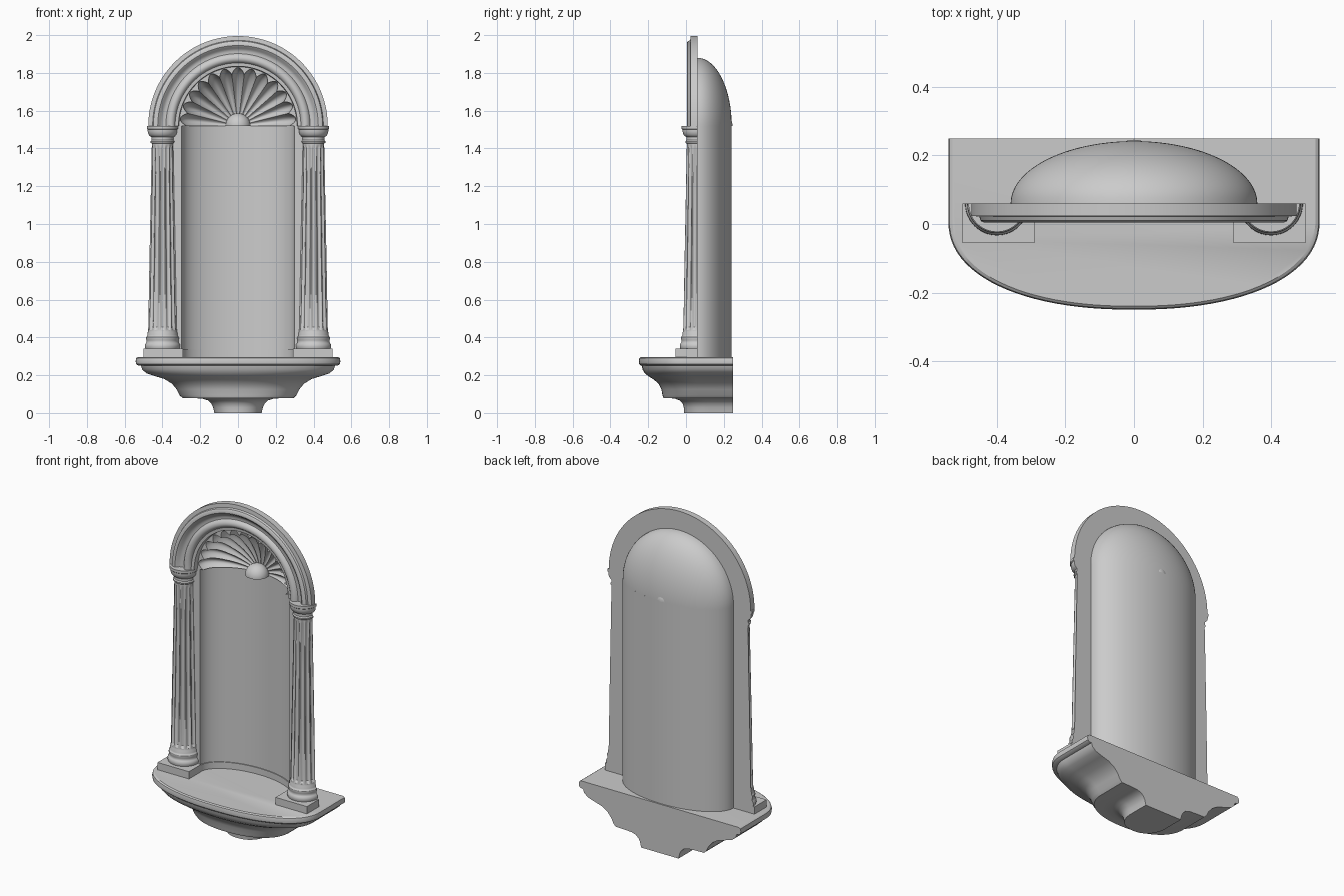
import bpy, bmesh
from math import sin, cos, pi, radians

if "Cube" in bpy.data.objects:
    bpy.data.objects.remove(bpy.data.objects["Cube"])

SPRING = 1.52      # height where the arch starts
BACK = 0.06        # plane of the frame's back


def loft(name, loops, closed=True, mirror=False, angle=32):
    """Skin a list of equal-length point loops; cap the ends if closed."""
    bm = bmesh.new()
    rows = [[bm.verts.new(p) for p in loop] for loop in loops]
    n = len(rows[0])
    for a, b in zip(rows, rows[1:]):
        for i in range(n if closed else n - 1):
            j = (i + 1) % n
            bm.faces.new((a[i], a[j], b[j], b[i]))
    if closed:
        bm.faces.new(rows[0])
        bm.faces.new(rows[-1])
    bmesh.ops.remove_doubles(bm, verts=bm.verts, dist=1e-5)
    bmesh.ops.recalc_face_normals(bm, faces=bm.faces)
    me = bpy.data.meshes.new(name)
    bm.to_mesh(me)
    bm.free()
    ob = bpy.data.objects.new(name, me)
    bpy.context.collection.objects.link(ob)
    bpy.ops.object.select_all(action='DESELECT')
    ob.select_set(True)
    bpy.context.view_layer.objects.active = ob
    bpy.ops.object.shade_smooth_by_angle(angle=radians(angle))
    if mirror:
        ob.modifiers.new("mirror", 'MIRROR')
    return ob


def spow(v, e):
    return abs(v) ** e * (1 if v >= 0 else -1)


# Corbel shelf: (half width, front y, z) sections
def shelf_loop(w, front, z):
    depth = (0.25 - front) * 0.52
    pts = [(w, 0.25, z)]
    for i in range(49):
        t = pi * i / 48
        pts.append((w * spow(cos(t), 0.9), front + depth - depth * spow(sin(t), 0.9), z))
    return pts + [(-w, 0.25, z)]


SHELF = [(.125, -.01, 0), (.132, -.012, .03), (.142, -.018, .05), (.16, -.035, .067),
         (.19, -.06, .076), (.24, -.09, .079), (.295, -.12, .08), (.31, -.125, .095),
         (.325, -.13, .125), (.35, -.145, .155), (.39, -.175, .18), (.44, -.2, .195),
         (.485, -.218, .21), (.507, -.23, .23), (.514, -.235, .25), (.53, -.24, .252),
         (.54, -.248, .26), (.542, -.25, .275), (.539, -.247, .29), (.53, -.24, .296)]
loft("corbel_shelf", [shelf_loop(*s) for s in SHELF])

# Column pedestal blocks
loft("pedestal", [[(.29, -.055, z), (.5, -.055, z), (.5, BACK, z), (.29, BACK, z)]
                  for z in (.29, .34)], mirror=True)


# Fluted half columns: (radius, z, flute amount)
def column_loop(r, z, flute):
    pts = []
    for i in range(85):
        k = (i / 84 * 7) % 1
        groove = sin(pi * (k - .13) / .74) if .13 < k < .87 else 0
        rr = r * (1 - .14 * flute * groove ** .7)
        t = pi * i / 84
        pts.append((.4 + rr * cos(t), BACK - rr * sin(t), z))
    return pts


COLUMN = [(.09, .34, 0), (.093, .35, 0), (.092, .363, 0), (.087, .37, 0), (.084, .375, 0),
          (.084, .385, 0), (.087, .392, 0), (.086, .402, 0), (.081, .408, 0), (.079, .412, 0),
          (.079, .425, 0), (.076, .43, 0), (.076, .44, 0), (.075, .455, 1), (.069, .8, 1),
          (.063, 1.1, 1), (.057, 1.4, 1), (.056, 1.415, 0), (.056, 1.425, 0), (.062, 1.43, 0),
          (.063, 1.438, 0), (.058, 1.445, 0), (.058, 1.46, 0), (.066, 1.465, 0),
          (.074, 1.475, 0), (.078, 1.49, 0), (.078, 1.5, 0), (.083, 1.504, 0), (.083, SPRING, 0)]
loft("column", [column_loop(*c) for c in COLUMN], mirror=True)

# Moulded arch: (radius, y) section swept over a half circle
ARCH = [(.475, BACK), (.475, .024), (.452, .022), (.448, .01), (.438, .004), (.425, .004),
        (.416, .01), (.408, .021), (.395, .028), (.382, .028), (.377, .02), (.368, .012),
        (.356, .009), (.345, .012), (.337, .02), (.333, .028), (.315, .03), (.312, BACK)]
loft("arch_moulding", [[(r * cos(pi * i / 72), y, SPRING + r * sin(pi * i / 72)) for r, y in ARCH]
                       for i in range(73)])


# Curved niche wall and its low skirting
def half_ellipse(w, d, z):
    return [(w * cos(pi * i / 64), BACK + d * sin(pi * i / 64), z) for i in range(65)]


def crescent(name, outer, inner, z0, z1):
    loft(name, [half_ellipse(*outer, z) + half_ellipse(*inner, z)[::-1] for z in (z0, z1)])


crescent("niche_wall", (.36, .182), (.298, .157), .29, SPRING)
crescent("niche_skirting", (.299, .158), (.292, .152), .29, .335)

# Quarter dome: smooth outside, scalloped shell inside
FLUTES, STEPS = 13, 16
PATH = [(i / STEPS, False) for i in range(STEPS + 1)] + \
       [(1 - i / STEPS, True) for i in range(STEPS + 1)]
rows = []
for s, inside in PATH:
    a = s * pi / 2
    row = []
    for i in range(FLUTES * 12 + 1):
        t = pi * i / (FLUTES * 12)
        r, d = .36 * sin(a), .182 * cos(a)
        if inside:
            f = 1 - .11 * (1 - abs(sin(FLUTES * t))) * min(1, s * 2)
            r, d = .308 * sin(a) * f, .157 * cos(a) * f
        row.append((r * cos(t), BACK + d, SPRING + r * sin(t)))
    rows.append(row)
loft("shell_dome", rows, closed=False)

# Half-round hub of the shell
loft("shell_hub", [[(.066 * sin(p) * cos(t), .182 - .064 * cos(p), SPRING + .066 * sin(p) * sin(t))
                    for t in [pi * i / 24 for i in range(25)]]
                   for p in [pi * j / 20 for j in range(21)]], closed=False)
